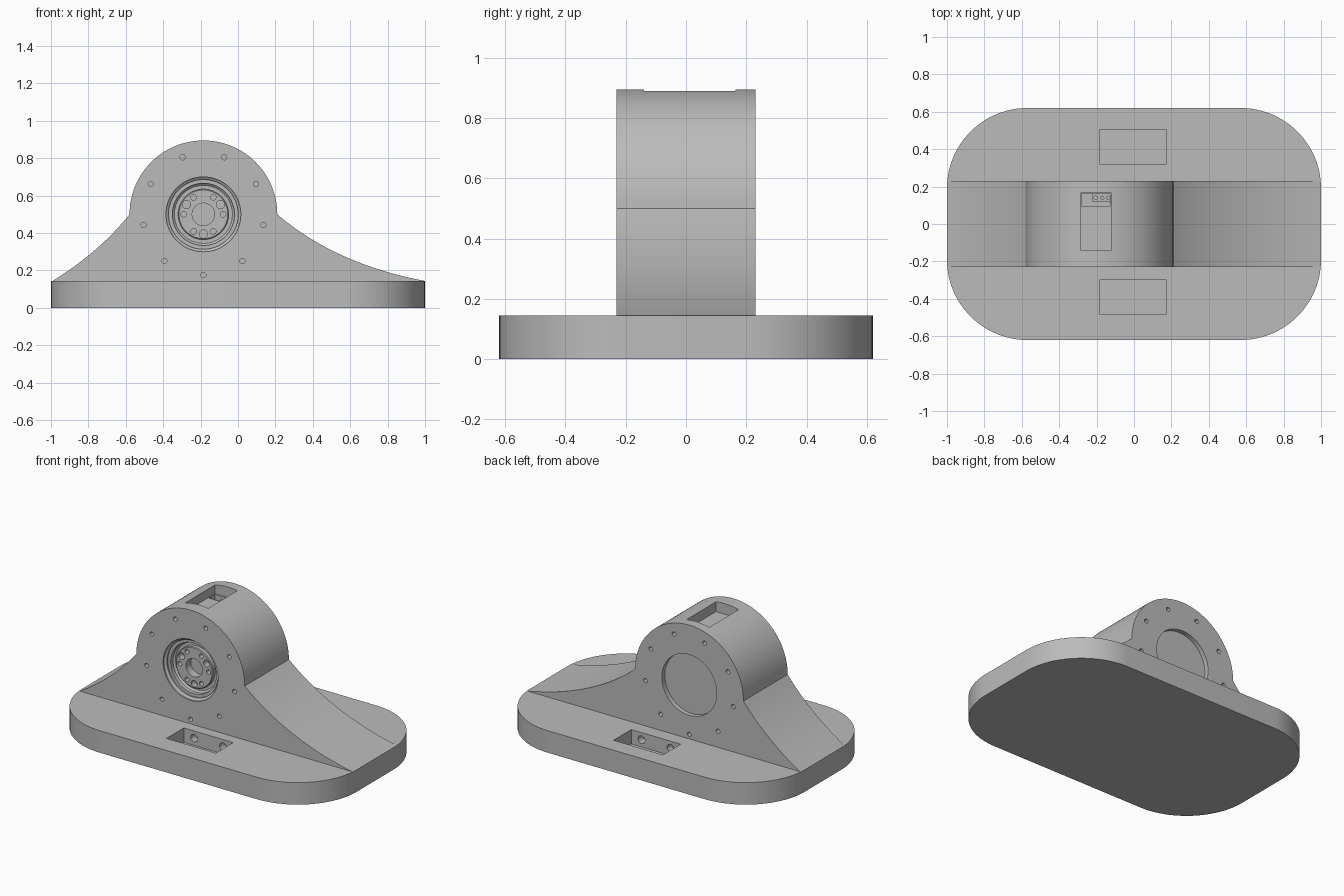
import bpy
import bmesh
from math import cos, sin, pi, radians
from mathutils import Vector

old = bpy.data.objects.get("Cube")
if old:
    bpy.data.objects.remove(old, do_unlink=True)

GREY = (0.5, 0.5, 0.5, 1)
grey = bpy.data.materials.new("machined grey")
grey.use_nodes = True
grey.diffuse_color = GREY
grey.node_tree.nodes["Principled BSDF"].inputs["Base Color"].default_value = GREY

CX, CZ = -0.185, 0.5      # axle centre
HALF = 0.23               # housing half thickness
TOP = 0.145               # base plate top


def finish(name, bm):
    bmesh.ops.recalc_face_normals(bm, faces=bm.faces[:])
    mesh = bpy.data.meshes.new(name)
    bm.to_mesh(mesh)
    bm.free()
    mesh.materials.append(grey)
    obj = bpy.data.objects.new(name, mesh)
    bpy.context.collection.objects.link(obj)
    return obj


def prism(bm, points, offset):
    """Extrude a closed outline of 3D points by an offset."""
    face = bm.faces.new([bm.verts.new(p) for p in points])
    geom = bmesh.ops.extrude_face_region(bm, geom=[face])["geom"]
    verts = [g for g in geom if isinstance(g, bmesh.types.BMVert)]
    bmesh.ops.translate(bm, verts=verts, vec=offset)


def arc(x, z, r, a0, a1, n):
    return [(x + r * cos(radians(a0 + (a1 - a0) * i / n)),
             z + r * sin(radians(a0 + (a1 - a0) * i / n))) for i in range(n + 1)]


def bezier(a, b, c, n=24):
    a, b, c = Vector(a), Vector(b), Vector(c)
    return [tuple(a * (1 - t) ** 2 + b * 2 * t * (1 - t) + c * t * t)
            for t in (i / n for i in range(n + 1))]


def drill(bm, x, z, r, y0, y1, n=24):
    """Cylinder along y between y0 and y1."""
    ring = arc(x, z, r, 0, 360, n)[:-1]
    prism(bm, [(px, y0, pz) for px, pz in ring], (0, y1 - y0, 0))


def drills(holes):
    bm = bmesh.new()
    for hole in holes:
        drill(bm, *hole)
    return finish("cutter", bm)


def box(x0, x1, y0, y1, z0, z1):
    bm = bmesh.new()
    prism(bm, [(x0, y0, z0), (x1, y0, z0), (x1, y1, z0), (x0, y1, z0)], (0, 0, z1 - z0))
    return finish("cutter", bm)


def cut(target, cutters):
    for cutter in cutters:
        cutter.hide_render = True
        mod = target.modifiers.new("cut", "BOOLEAN")
        mod.operation = "DIFFERENCE"
        mod.solver = "EXACT"
        mod.object = cutter
        bpy.context.view_layer.objects.active = target
        bpy.ops.object.modifier_apply(modifier=mod.name)
        bpy.data.objects.remove(cutter, do_unlink=True)


def smooth(obj):
    bpy.ops.object.select_all(action="DESELECT")
    obj.select_set(True)
    bpy.context.view_layer.objects.active = obj
    bpy.ops.object.shade_smooth_by_angle(angle=radians(25))


def polar(r, start, step, count):
    return [(CX + r * cos(radians(start + step * i)), CZ + r * sin(radians(start + step * i)))
            for i in range(count)]


# Base plate with large rounded corners
R = 0.43
outline = []
for k, (sx, sy) in enumerate([(1, 1), (-1, 1), (-1, -1), (1, -1)]):
    outline += arc(sx * (1 - R), sy * (0.62 - R), R, 90 * k, 90 * k + 90, 24)
bm = bmesh.new()
prism(bm, [(x, y, 0) for x, y in outline], (0, 0, TOP))
base = finish("base_plate", bm)

# Base pockets with two sockets in each inner wall
cut(base, [box(-0.185, 0.175, -0.48, -0.3, 0.05, 0.3),
           box(-0.185, 0.175, 0.32, 0.505, 0.05, 0.3),
           drills([(x, 0.098, 0.025, y, y + d) for x in (-0.11, 0.1)
                   for y, d in ((-0.31, 0.06), (0.33, -0.06))])])
smooth(base)

# Housing: half round top flowing into two concave skirts
profile = (arc(CX, CZ, 0.395, 0, 180, 64)
           + bezier((-0.58, CZ), (-0.74, 0.3), (-0.99, TOP))[1:]
           + [(-0.99, 0.13), (0.995, 0.13)]
           + bezier((0.995, TOP), (0.52, 0.235), (0.21, CZ))[:-1])
bm = bmesh.new()
prism(bm, [(x, -HALF, z) for x, z in profile], (0, 2 * HALF, 0))
housing = finish("housing", bm)

# Axle bore, back recess, bolt holes and stepped top pocket
bolts = polar(0.325, 270, 40, 9)
cut(housing, [
    drills([(CX, CZ, 0.2, -0.3, -0.1, 96)]),
    drills([(CX, CZ, 0.2, HALF - 0.03, 0.3, 96)]),
    drills([(x, z, 0.014, s * 0.19, s * 0.3) for x, z in bolts for s in (-1, 1)]),
    box(-0.285, -0.12, -0.14, 0.165, 0.825, 1),
    box(-0.28, -0.125, 0.095, 0.16, 0.79, 0.9),
])
smooth(housing)

# Small connector block in the top pocket
connector = box(-0.225, -0.125, 0.12, 0.16, 0.78, 0.81)
connector.name = "connector_block"
bm = bmesh.new()
for x in (-0.205, -0.17, -0.138):
    prism(bm, [(px, py, 0.8) for px, py in arc(x, 0.14, 0.009, 0, 360, 12)[:-1]], (0, 0, 0.05))
cut(connector, [finish("cutter", bm)])

# Bearing and drive flange, turned around the axle
steps = [(0.2, -0.1), (0.2, -0.22), (0.186, -0.21), (0.186, -0.2), (0.166, -0.2),
         (0.166, -0.175), (0.155, -0.165), (0.135, -0.165), (0.135, -0.188),
         (0.13, -0.192), (0.06, -0.192), (0.06, -0.14), (0, -0.14), (0, -0.1)]
N = 96
bm = bmesh.new()
rings = []
for i in range(N):
    a = 2 * pi * i / N
    rings.append([bm.verts.new((CX + r * cos(a), y, CZ + r * sin(a))) for r, y in steps])
for i in range(N):
    p, q = rings[i], rings[(i + 1) % N]
    for j in range(len(steps) - 1):
        bm.faces.new((p[j], q[j], q[j + 1], p[j + 1]))
bmesh.ops.remove_doubles(bm, verts=bm.verts[:], dist=1e-5)
flange = finish("bearing_flange", bm)

# Flange holes: three large and six small on one circle
cut(flange, [drills([(x, z, 0.022, -0.3, -0.15) for x, z in polar(0.105, 30, 120, 3)]
                    + [(x, z, 0.015, -0.3, -0.16) for x, z in polar(0.105, 0, 60, 6)])])
smooth(flange)
